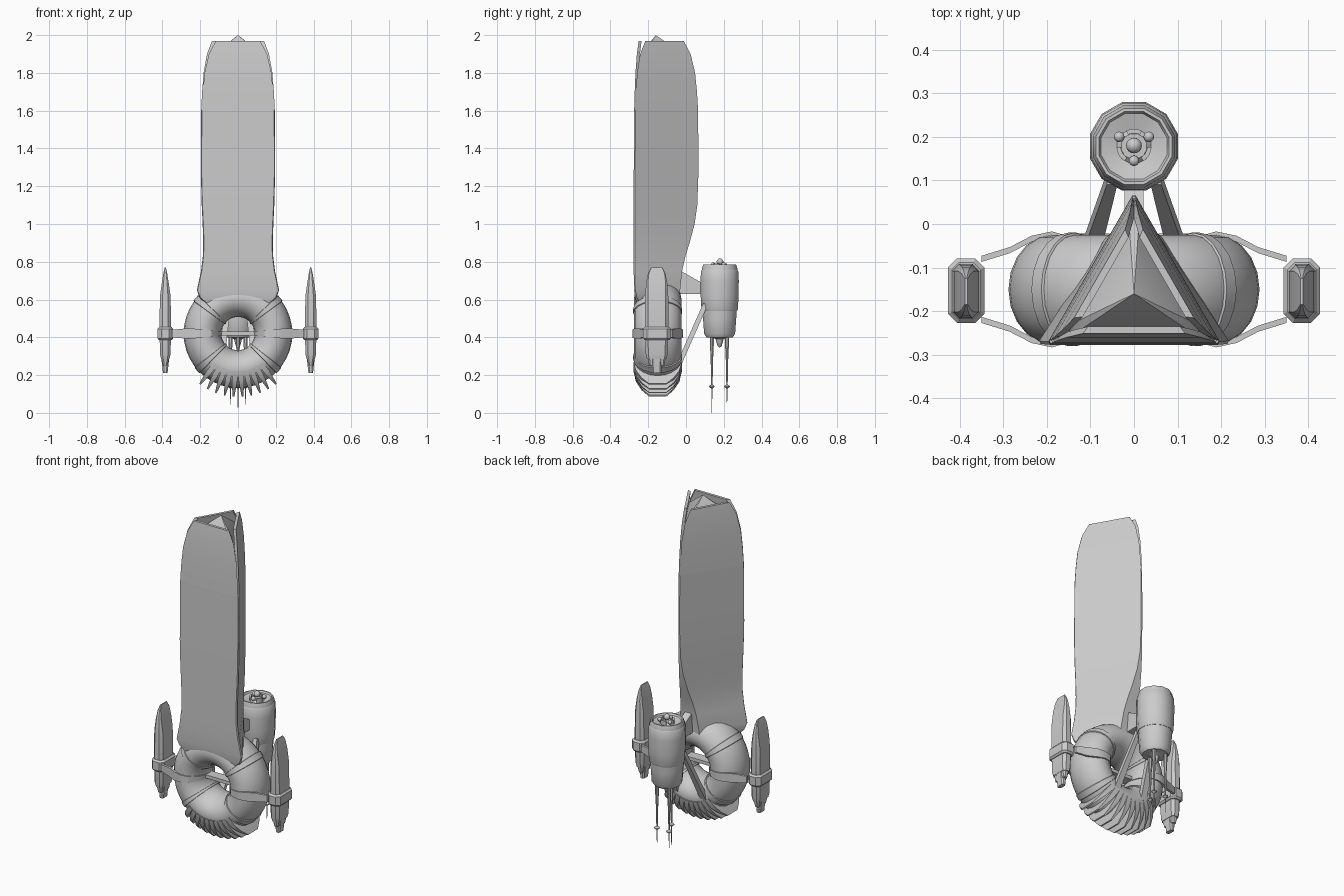
import bpy
from math import sin, cos, pi, radians, sqrt
from mathutils import Vector

if "Cube" in bpy.data.objects:
    bpy.data.objects.remove(bpy.data.objects["Cube"])

RING_Z, RING_Y, RING_R = 0.42, -0.15, 0.188


def mesh(name, verts, faces, angle=30):
    me = bpy.data.meshes.new(name)
    me.from_pydata([tuple(v) for v in verts], [], faces)
    ob = bpy.data.objects.new(name, me)
    bpy.context.collection.objects.link(ob)
    bpy.ops.object.select_all(action='DESELECT')
    ob.select_set(True)
    bpy.context.view_layer.objects.active = ob
    bpy.ops.object.mode_set(mode='EDIT')
    bpy.ops.mesh.select_all(action='SELECT')
    bpy.ops.mesh.normals_make_consistent(inside=False)
    bpy.ops.object.mode_set(mode='OBJECT')
    bpy.ops.object.shade_smooth_by_angle(angle=radians(angle))
    return ob


def loft(name, rings, closed=False, angle=30):
    """Skin a list of equal-sized point rings."""
    n, m = len(rings[0]), len(rings)
    verts = [p for r in rings for p in r]
    faces = []
    for i in range(m if closed else m - 1):
        a, b = i * n, ((i + 1) % m) * n
        faces += [(a + j, a + (j + 1) % n, b + (j + 1) % n, b + j) for j in range(n)]
    if not closed:
        faces += [tuple(range(n)), tuple((m - 1) * n + j for j in range(n))]
    return mesh(name, verts, faces, angle)


def lathe(name, profile, x, y, sides=12, angle=35):
    return loft(name, [[(x + max(r, 0.0004) * cos(2 * pi * (j + .5) / sides),
                         y + max(r, 0.0004) * sin(2 * pi * (j + .5) / sides), z)
                        for j in range(sides)] for r, z in profile], angle=angle)


def tri(z, w, yf, yr, cf, cr):
    """Triangular hull section with its three corners cut off."""
    A, B, C = Vector((-w, yf, z)), Vector((w, yf, z)), Vector((0, yr, z))
    out = []
    for p, q, c, d in ((A, B, cf, cf), (B, C, cf, cr), (C, A, cr, cf)):
        u = (q - p).normalized()
        out += [p + u * c, q - u * d]
    return out


def scaled(z, s, cut):
    return tri(z, .2 * s, -.16 - .115 * s, -.16 + .232 * s, cut, cut)


def tube_ring(a, rr, ry, n=20):
    """Section of the ring tube at angle a."""
    out = []
    for j in range(n):
        t = 2 * pi * j / n
        rho = RING_R + rr * cos(t)
        out.append((rho * cos(a), RING_Y + ry * sin(t), RING_Z + rho * sin(a)))
    return out


# Tall three-sided hull, blending down into the ring
loft('hull', [tri(.56, .17, -.255, .05, .03, .12), tri(.61, .21, -.27, .07, .012, .12),
              tri(.65, .222, -.275, .07, .008, .12), tri(.75, .2, -.277, .07, .008, .105),
              tri(.83, .19, -.277, .07, .008, .083), tri(.9, .188, -.277, .07, .008, .058),
              tri(1.0, .191, -.277, .072, .008, .03), tri(1.1, .196, -.277, .072, .008, .014),
              tri(1.25, .2, -.277, .072, .008, .008), scaled(1.45, 1, .008), scaled(1.6, .995, .008)])

# Three leaning petals at the top with clipped corners
top = [scaled(1.6, .995, .008), scaled(1.7, .97, .008), scaled(1.8, .935, .01),
       scaled(1.9, .87, .02), scaled(1.97, .79, .041)]
for k, name in enumerate(('front_petal', 'right_petal', 'left_petal')):
    rings = []
    for s in top:
        p, q = s[2 * k], s[2 * k + 1]
        u = (q - p).normalized()
        inward = Vector((-u.y, u.x, 0)) * .016
        rings.append([p, q, q - u * .012 + inward, p + u * .012 + inward])
    loft(name, rings)

# Inner core ending in a pyramid between the petals
loft('hull_core', [scaled(1.58, .95, .012), scaled(1.75, .91, .012), scaled(1.86, .83, .02),
                   scaled(1.89, .76, .022), [(0.0005 * v.x, -.16 + .0005 * (v.y + .16), 2.0)
                                            for v in scaled(2, 1, .02)]])

# Ring at the base
loft('ring', [tube_ring(2 * pi * i / 40, .1, .125) for i in range(40)], closed=True)

# Collars on the ring at the four diagonals
for i, deg in enumerate((40, 140, 222, 318)):
    a = radians(deg)
    loft(f'ring_collar_{i}', [tube_ring(a - .07, .1, .124), tube_ring(a - .06, .105, .13),
                              tube_ring(a + .06, .105, .13), tube_ring(a + .07, .1, .124)])

# Fins around the bottom of the ring
for i in range(10):
    a = radians(-127 + i * 74 / 9)
    c, s = cos(a), sin(a)
    rings = []
    for rho, hy, t in ((.2, .128, .014), (.255, .115, .014), (.3, .085, .009), (.335, .045, .004)):
        rings.append([(rho * c - s * dt, RING_Y + dy, RING_Z + rho * s + c * dt)
                      for dt, dy in ((-t, -hy), (t, -hy), (t, hy), (-t, hy))])
    loft(f'fin_{i}', rings)


def octagon(x, y, z, hx, hy):
    k = .5
    return [(x + px * hx, y + sgn * (hy - (hx * k if abs(px) == 1 else 0)), z)
            for px, sgn in ((1, -1), (1, 1), (k, 1), (-k, 1), (-1, 1), (-1, -1), (-k, -1), (k, -1))]


for side, m in (('right', 1), ('left', -1)):
    x = .385 * m
    # Side pod with prongs beneath and a clamp
    loft(f'{side}_pod', [octagon(x, -.155, *v) for v in (
        (.285, .022, .052), (.31, .028, .058), (.46, .031, .063), (.62, .028, .061),
        (.69, .018, .056), (.74, .010, .046), (.77, .003, .03))])
    for i, (dy, zb) in enumerate(((-.032, .25), (0, .21), (.032, .25))):
        loft(f'{side}_pod_prong_{i}', [octagon(x, -.155 + dy * .8, zb, .012, .014 if dy else .024),
                                       octagon(x, -.155 + dy, .3, .022, .018 if dy else .03)])
    loft(f'{side}_pod_clamp', [octagon(x, -.153, *v) for v in (
        (.385, .033, .065), (.395, .042, .074), (.445, .042, .074), (.455, .033, .065))])
    # Strap around the tube and out to the pod, front and back
    for end, sgn in (('front', -1), ('back', 1)):
        rings = []
        for px, off, h in ((.088, .03, .012), (.1, .068, .014), (.14, .112, .018), (.188, .126, .022),
                           (.235, .116, .026), (.285, .09, .026), (.35, .07, .02)):
            y = RING_Y + sgn * off
            rings.append([(px * m, y - .007, RING_Z - h), (px * m, y + .007, RING_Z - h),
                          (px * m, y + .007, RING_Z + h), (px * m, y - .007, RING_Z + h)])
        loft(f'{side}_{end}_strap', rings)
    # Lower brace from the ring to the rear drum
    rings = []
    for bx, by, bz, w in ((.095, -.045, .24, .02), (.05, .105, .58, .012)):
        rings.append([(m * (bx + dx), by + dy, bz) for dx, dy in ((-w, -.014), (w, -.014), (w, .014), (-w, .014))])
    loft(f'{side}_lower_brace', rings)

# Bar across the ring opening
loft('cross_bar', [[(x, RING_Y + dy, RING_Z + dz) for dy, dz in
                    ((-.03, -.01), (.03, -.01), (.03, .01), (-.03, .01))] for x in (-.1, .1)])

# Upper brace from the hull to the rear drum
loft('upper_brace', [[(x, y, z) for y, z in ((-.06, .77), (.09, .685), (.09, .63), (-.06, .63))]
                     for x in (-.022, .022)])

# Rear drum with recessed top and stepped casing
DY = .178
lathe('drum', [(0, .345), (.012, .355), (.022, .39), (.04, .4), (.072, .4), (.085, .42), (.091, .5),
               (.097, .58), (.099, .7), (.097, .765), (.09, .785), (.083, .785), (.078, .775),
               (.04, .765), (.03, .775), (0, .775)], 0, DY)
lathe('drum_casing', [(.096, .54), (.1, .55), (.104, .62), (.105, .7), (.102, .75), (.096, .76)], 0, DY)

# Knobs and curved guards on the drum
for i, (bx, by, r, z) in enumerate(((0, .18, .018, .8), (0, .145, .012, .785),
                                    (.034, .2, .012, .785), (-.034, .2, .012, .785))):
    bpy.ops.mesh.primitive_uv_sphere_add(segments=16, ring_count=10, radius=r, location=(bx, by, z))
    bpy.context.object.name = f'drum_knob_{i}'
    bpy.ops.object.shade_smooth()
for i in range(3):
    rings = []
    for k in range(-3, 4):
        a = radians(90 + 120 * i + k * 9)
        rings.append([(r * cos(a), DY + r * sin(a), z) for r, z in
                      ((.03, .765), (.04, .765), (.04, .79), (.03, .79))])
    loft(f'drum_guard_{i}', rings)

# Antennas hanging below the drum
for i, (ax, ay, tip) in enumerate(((0, .137, 0), (.04, .217, .04), (-.04, .217, .04))):
    lathe(f'antenna_{i}', [(.012, .43), (.011, .36), (.007, .28), (.004, .15), (.016, .142),
                           (.016, .138), (.003, .128), (.001, tip)], ax, ay, sides=8)
